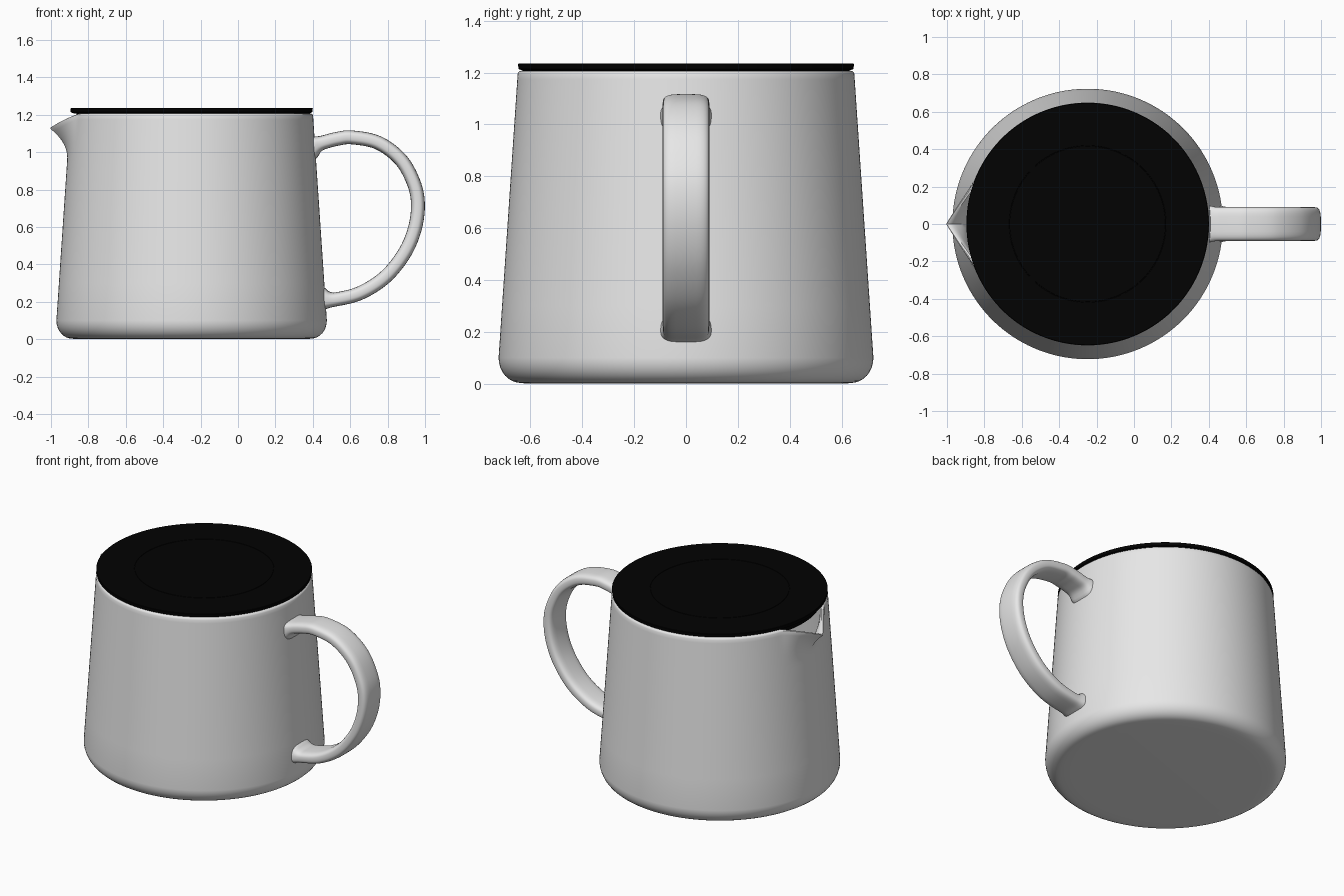
import bpy, bmesh, math
from mathutils import Vector

if "Cube" in bpy.data.objects:
    bpy.data.objects.remove(bpy.data.objects["Cube"])

CX = -0.248   # axis of the body


def material(name, rgb):
    m = bpy.data.materials.new(name)
    m.diffuse_color = (*rgb, 1)
    m.use_nodes = True
    m.node_tree.nodes["Principled BSDF"].inputs["Base Color"].default_value = m.diffuse_color
    return m


def finish(name, bm, mat, angle=35):
    bmesh.ops.remove_doubles(bm, verts=bm.verts, dist=1e-5)
    bmesh.ops.recalc_face_normals(bm, faces=bm.faces)
    me = bpy.data.meshes.new(name)
    bm.to_mesh(me)
    bm.free()
    me.materials.append(mat)
    ob = bpy.data.objects.new(name, me)
    bpy.context.collection.objects.link(ob)
    bpy.ops.object.select_all(action='DESELECT')
    ob.select_set(True)
    bpy.context.view_layer.objects.active = ob
    bpy.ops.object.shade_smooth_by_angle(angle=math.radians(angle))
    return ob


def bridge(bm, a, b):
    n = len(a)
    for i in range(n):
        j = (i + 1) % n
        bm.faces.new((a[i], a[j], b[j], b[i]))


def lathe(profile, n=192):
    """Revolve (radius, z) points about the body axis; flat caps at both ends."""
    bm = bmesh.new()
    rings = []
    for r, z in profile:
        rings.append([bm.verts.new((CX + r * math.cos(2 * math.pi * i / n),
                                    r * math.sin(2 * math.pi * i / n), z)) for i in range(n)])
    for a, b in zip(rings, rings[1:]):
        bridge(bm, a, b)
    bm.faces.new(rings[0])
    bm.faces.new(rings[-1])
    return bm


def wall_radius(z):
    return 0.723 - 0.074 * (z - 0.1) / 1.1


porcelain = material("light grey", (0.8, 0.8, 0.8))
black = material("black", (0.0006, 0.0006, 0.0006))

# Body: hollow tapered shell with a rounded foot
RIM, WALL = 1.207, 0.03
profile = [(0.55, 0.0), (0.62, 0.001)]
for k in range(9):
    a = math.radians(90 * k / 8)
    profile.append((0.638 + 0.085 * math.sin(a), 0.1 - 0.097 * math.cos(a)))
profile += [(wall_radius(z), z) for z in (0.3, 0.6, 0.85)]
upper = [0.94 + (RIM - 0.012 - 0.94) * k / 12 for k in range(13)]
profile += [(wall_radius(z), z) for z in upper]
profile += [(wall_radius(RIM) - 0.003, RIM - 0.004), (wall_radius(RIM) - 0.01, RIM),
            (wall_radius(RIM) - WALL + 0.008, RIM)]
profile += [(wall_radius(z) - WALL, z) for z in reversed(upper)]
profile += [(wall_radius(0.12) - WALL, 0.12), (0.62, 0.04)]
bm = lathe(profile)

# Pouring lip: pull the rim out and down to a point on the -x side
for v in bm.verts:
    if v.co.x < CX and v.co.z > 0.95:
        w = max(0.0, 1 - abs(v.co.y) / 0.22)
        w = w * (0.8 + 0.2 * w)
        t = (v.co.z - 0.95) / (RIM - 0.95)
        v.co.x -= 0.115 * w * t ** 2.2
        v.co.z -= 0.075 * w * t
finish("body", bm, porcelain)

# Lid: thin disc with a shallow plug below and a fine ring groove on top
finish("lid", lathe([(0.612, 1.17), (0.616, 1.207), (0.63, 1.207), (0.646, 1.214), (0.648, 1.233),
                     (0.646, 1.235), (0.420, 1.235), (0.419, 1.232), (0.416, 1.232),
                     (0.415, 1.235), (0.2, 1.235)], 128), black)

# Handle: flat rounded band swept along a loop, blending into the body wall
path = [Vector((x, 0, z)) for x, z in [
    (0.25, 0.98), (0.33, 1.012), (0.45, 1.05), (0.53, 1.071), (0.61, 1.079), (0.75, 1.05),
    (0.87, 0.96), (0.94, 0.835), (0.962, 0.72), (0.945, 0.59), (0.89, 0.46), (0.79, 0.335),
    (0.66, 0.25), (0.53, 0.214), (0.40, 0.20), (0.30, 0.195)]]


def spline(pts, steps=9):
    out = []
    for i in range(1, len(pts) - 2):
        a, b, c, d = pts[i - 1:i + 3]
        for s in range(steps):
            t = s / steps
            out.append(0.5 * (2 * b + (c - a) * t + (2 * a - 5 * b + 4 * c - d) * t * t
                              + (3 * b - a - 3 * c + d) * t ** 3))
    return out + [pts[-2]]


curve = spline(path)
bm = bmesh.new()
rings = []
for i, p in enumerate(curve):
    tan = (curve[min(i + 1, len(curve) - 1)] - curve[max(i - 1, 0)]).normalized()
    side = Vector((0, 1, 0))
    up = side.cross(tan)     # towards the inside of the loop
    ring = []
    for k in range(32):
        a = 2 * math.pi * k / 32
        c, s = math.cos(a), math.sin(a)
        u = math.copysign(abs(c) ** 0.5, c)
        w = math.copysign(abs(s) ** 0.7, s)
        q = p + side * u * 0.09 + up * w * 0.037
        gap = math.hypot(q.x - CX, q.y) - wall_radius(q.z)
        flare = max(0.0, 1 - max(gap, 0) / 0.06) ** 2.5
        q += side * c * 0.009 * flare + up * s * (0.035 if s > 0 else 0.008) * flare
        # Keep the root just under the outer wall surface
        q.x = max(q.x, CX + math.sqrt((wall_radius(q.z) - 0.006) ** 2 - q.y ** 2))
        ring.append(bm.verts.new(q))
    rings.append(ring)
for a, b in zip(rings, rings[1:]):
    bridge(bm, a, b)
bm.faces.new(rings[0])
bm.faces.new(rings[-1])
# Drop the folded faces hidden inside the wall
hidden = [f for f in bm.faces if all(
    math.hypot(v.co.x - CX, v.co.y) < wall_radius(v.co.z) - 0.005 for v in f.verts)]
bmesh.ops.delete(bm, geom=hidden, context='FACES')
finish("handle", bm, porcelain, 50)
